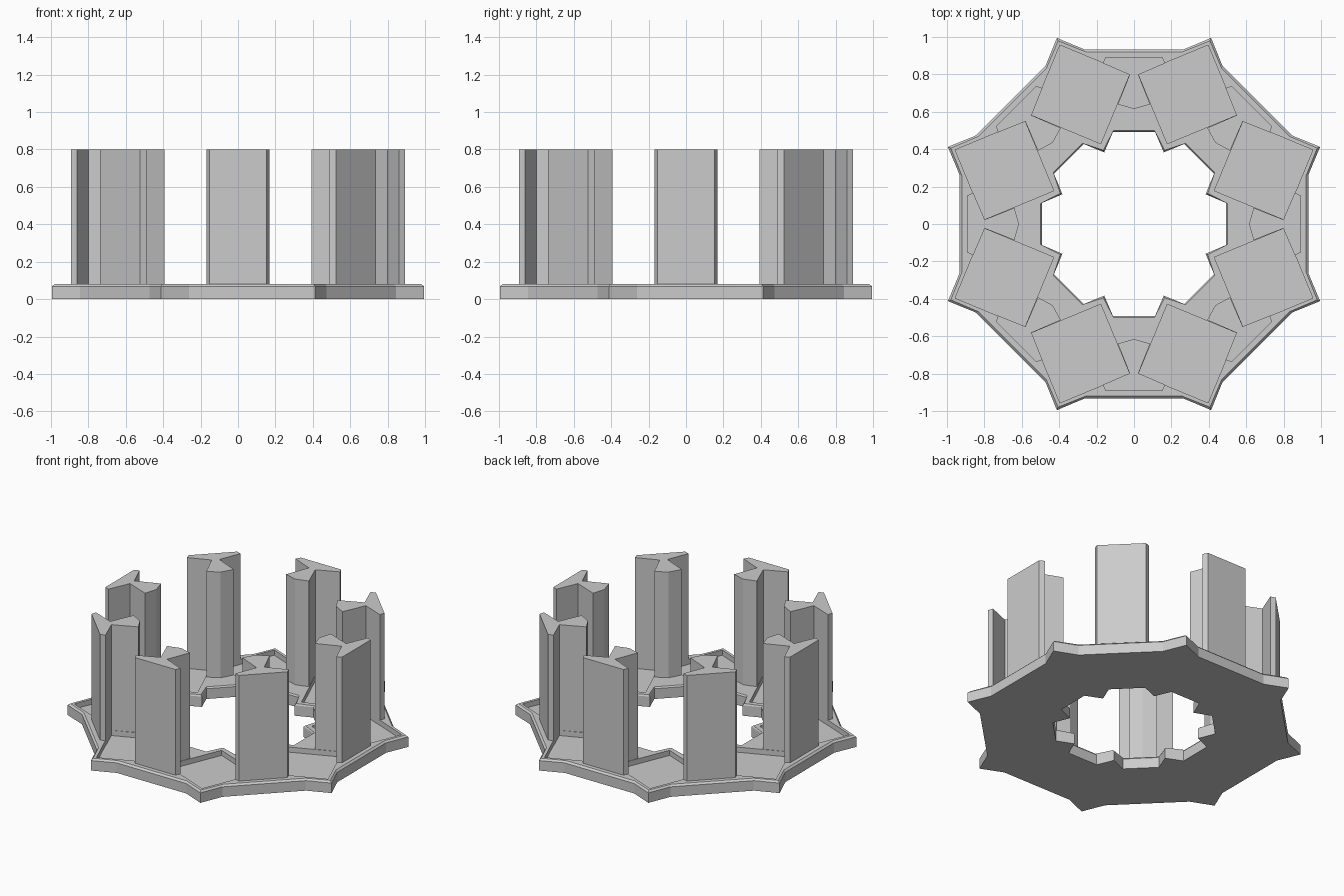
import bpy, bmesh, math
from mathutils import Matrix, Vector

if "Cube" in bpy.data.objects:
    bpy.data.objects.remove(bpy.data.objects["Cube"])

N = 8
STEP = 2 * math.pi / N


def make_object(name, bm):
    bmesh.ops.recalc_face_normals(bm, faces=bm.faces)
    mesh = bpy.data.meshes.new(name)
    bm.to_mesh(mesh)
    bm.free()
    obj = bpy.data.objects.new(name, mesh)
    bpy.context.collection.objects.link(obj)
    return obj


def add_prism(bm, pts, z0, z1):
    lo = [bm.verts.new((x, y, z0)) for x, y in pts]
    hi = [bm.verts.new((x, y, z1)) for x, y in pts]
    bm.faces.new(lo[::-1])
    bm.faces.new(hi)
    for i in range(len(pts)):
        j = (i + 1) % len(pts)
        bm.faces.new((lo[i], lo[j], hi[j], hi[i]))


def rotated(pts, angle):
    rot = Matrix.Rotation(angle, 2)
    return [tuple(rot @ Vector(p)) for p in pts]


def star_loop(half_edge, apothem, tip_radius):
    # straight octagon edge followed by the projecting corner of a square
    a = STEP / 2
    tip = (-tip_radius * math.sin(a), tip_radius * math.cos(a))
    sector = [(half_edge, apothem), (-half_edge, apothem), tip]
    return [p for k in range(N) for p in rotated(sector, k * STEP)]


# base: octagonal ring merged with eight square plates, chamfered top rim
outer = star_loop(0.262, 0.932, 1.077)
outer_top = star_loop(0.258, 0.92, 1.06)
inner = star_loop(0.112, 0.493, 0.415)
inner_top = star_loop(0.110, 0.500, 0.427)
section = [(outer, 0), (outer, 0.068), (outer_top, 0.08),
           (inner_top, 0.08), (inner, 0.07), (inner, 0)]
bm = bmesh.new()
rings = [[bm.verts.new((x, y, z)) for x, y in loop] for loop, z in section]
for r, ring in enumerate(rings):
    nxt = rings[(r + 1) % len(rings)]
    for i in range(len(ring)):
        j = (i + 1) % len(ring)
        bm.faces.new((ring[i], ring[j], nxt[j], nxt[i]))
base = make_object("base", bm)

# square pockets sunk into the base plates
bm = bmesh.new()
h, c = 0.285, 0.75
diamond = [(0, c + h), (-h, c), (0, c - h), (h, c)]
for k in range(N):
    add_prism(bm, rotated(diamond, (k + 0.5) * STEP), 0.045, 0.3)
cutter = make_object("pocket_cutter", bm)
cutter.hide_render = True

mod = base.modifiers.new("pockets", 'BOOLEAN')
mod.operation = 'DIFFERENCE'
mod.solver = 'EXACT'
mod.object = cutter
bpy.context.view_layer.objects.active = base
base.select_set(True)
bpy.ops.object.modifier_apply(modifier=mod.name)
bpy.data.objects.remove(cutter)

# columns: wide outer slab, narrow neck and inner fin
half = [(0.152, 0.892), (0.168, 0.86), (0.024, 0.798), (0.086, 0.64)]
profile = half + [(0, 0.615)] + [(-x, y) for x, y in reversed(half)]
for k in range(N):
    bm = bmesh.new()
    add_prism(bm, rotated(profile, k * STEP), 0.04, 0.8)
    make_object(f"column_{k + 1}", bm)
